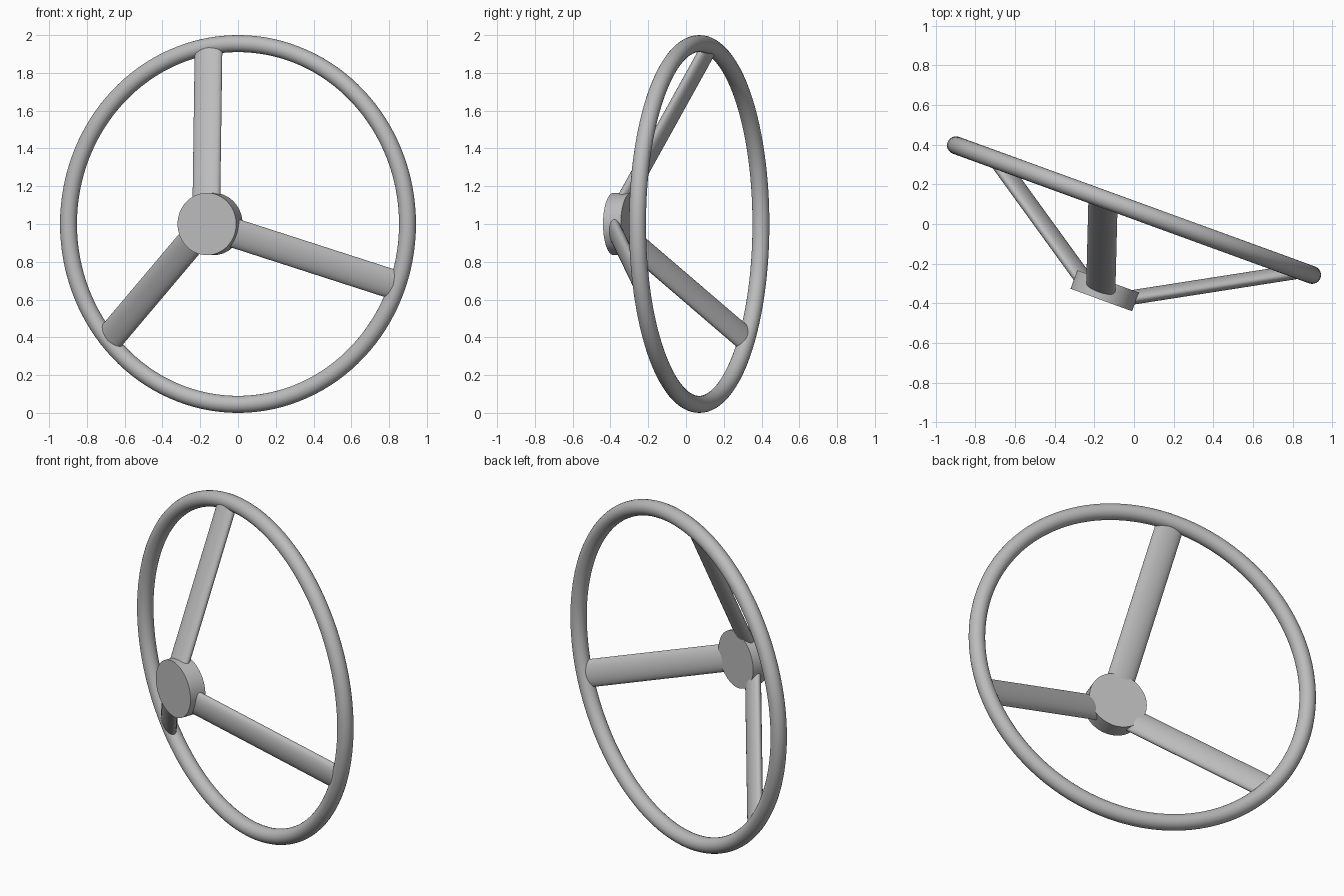
import bpy
from math import radians, sin, cos
from mathutils import Matrix, Vector

cube = bpy.data.objects.get("Cube")
if cube:
    bpy.data.objects.remove(cube, do_unlink=True)

grey = bpy.data.materials.new("satin_grey")
grey.use_nodes = True
colour = (0.5, 0.5, 0.5, 1)
grey.diffuse_color = colour
grey.node_tree.nodes["Principled BSDF"].inputs["Base Color"].default_value = colour

RIM, TUBE = 0.955, 0.045
HUB_RADIUS, HUB_DEPTH, HUB_OFFSET = 0.165, 0.1, 0.432

# Wheel frame: local x across, local y up, local z along the axle to the front
wheel = (Matrix.Translation((0, 0.07, 1))
         @ Matrix.Rotation(radians(-20), 4, 'Z')
         @ Matrix.Rotation(radians(90), 4, 'X'))


def finish(name, local):
    obj = bpy.context.object
    obj.name = name
    obj.matrix_world = wheel @ local
    obj.data.materials.append(grey)
    bpy.ops.object.shade_smooth_by_angle(angle=radians(35))


# Rim
bpy.ops.mesh.primitive_torus_add(major_radius=RIM, minor_radius=TUBE,
                                 major_segments=128, minor_segments=24)
finish("rim", Matrix())

# Hub disc, set forward of the rim
bpy.ops.mesh.primitive_cylinder_add(vertices=64, radius=HUB_RADIUS, depth=HUB_DEPTH)
finish("hub", Matrix.Translation((0, 0, HUB_OFFSET)))

# Three flat oval spokes sloping from the hub back to the rim
for name, angle in (("upper_spoke", 100), ("right_spoke", 220), ("left_spoke", 340)):
    a = radians(angle)
    out = Vector((cos(a), sin(a), 0))
    side = Vector((-sin(a), cos(a), 0))
    start = out * 0.09 + Vector((0, 0, 0.448))
    end = out * RIM
    along = (end - start).normalized()
    thick = along.cross(side)
    frame = Matrix((side, thick, along)).transposed().to_4x4()
    bpy.ops.mesh.primitive_cylinder_add(vertices=48, radius=1, depth=(end - start).length)
    bpy.context.object.data.transform(Matrix.Diagonal((0.078, 0.035, 1, 1)))
    finish(name, Matrix.Translation((start + end) / 2) @ frame)
